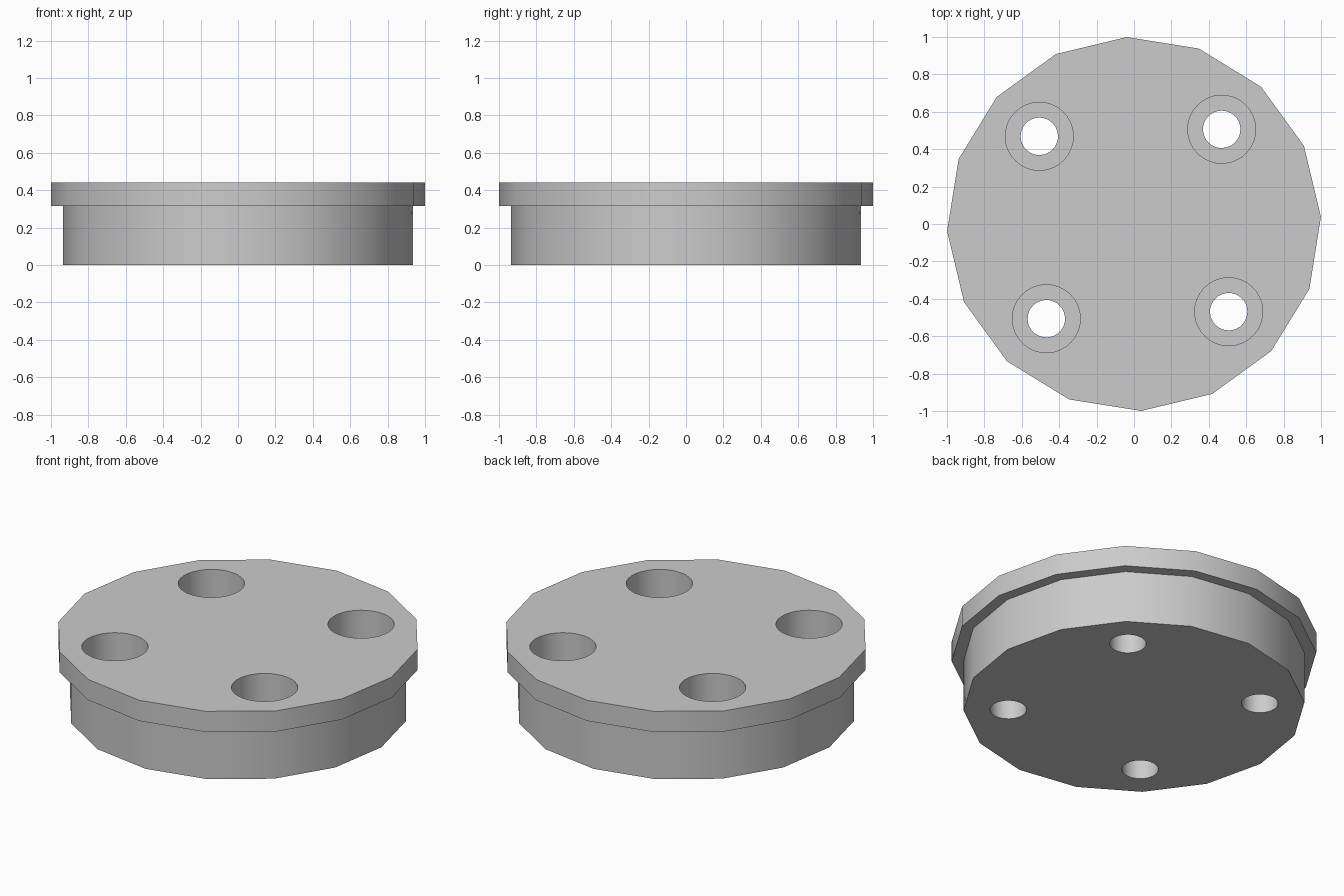
import bpy
import bmesh
from math import cos, sin, pi, radians

TWIST = radians(2.2)      # rotation of the sixteen-sided outline
FLOOR_Z = 0.22            # depth level of the counterbore seat
HEIGHT = 0.44

cube = bpy.data.objects.get("Cube")
if cube:
    bpy.data.objects.remove(cube, do_unlink=True)


def material(name, value):
    mat = bpy.data.materials.new(name)
    mat.use_nodes = True
    color = (value, value, value, 1)
    mat.diffuse_color = color
    mat.node_tree.nodes["Principled BSDF"].inputs["Base Color"].default_value = color
    return mat


def lathe(name, profile, sides, twist=0, center=(0, 0)):
    """Closed solid from (radius, z) pairs listed from bottom to top."""
    bm = bmesh.new()
    rings = []
    for r, z in profile:
        angles = [twist + 2 * pi * i / sides for i in range(sides)]
        rings.append([bm.verts.new((center[0] + r * cos(a), center[1] + r * sin(a), z))
                      for a in angles])
    for low, high in zip(rings, rings[1:]):
        for i in range(sides):
            j = (i + 1) % sides
            bm.faces.new((low[i], low[j], high[j], high[i]))
    bm.faces.new(rings[0][::-1])
    bm.faces.new(rings[-1])
    bmesh.ops.recalc_face_normals(bm, faces=bm.faces)
    mesh = bpy.data.meshes.new(name)
    bm.to_mesh(mesh)
    bm.free()
    obj = bpy.data.objects.new(name, mesh)
    bpy.context.collection.objects.link(obj)
    return obj


# Stepped disc: narrower body below, wider rim above
disc = lathe("flanged_disc", [(0.935, 0), (0.935, 0.315), (1, 0.315), (1, HEIGHT)], 16, TWIST)
disc.data.materials.append(material("light grey", 0.6))
bpy.context.view_layer.objects.active = disc
disc.select_set(True)

# Four counterbored screw holes
for k in range(4):
    a = TWIST + pi / 4 + k * pi / 2
    cutter = lathe("hole_cutter",
                   [(0.1, -0.1), (0.1, FLOOR_Z), (0.182, FLOOR_Z), (0.182, HEIGHT + 0.1)],
                   32, TWIST, (0.69 * cos(a), 0.69 * sin(a)))
    cutter.hide_render = True
    cut = disc.modifiers.new("screw_hole", 'BOOLEAN')
    cut.operation = 'DIFFERENCE'
    cut.solver = 'EXACT'
    cut.object = cutter
    bpy.ops.object.modifier_apply(modifier=cut.name)
    bpy.data.objects.remove(cutter, do_unlink=True)

# Round walls smooth, rims stay sharp
bpy.ops.object.shade_smooth_by_angle(angle=radians(30))
